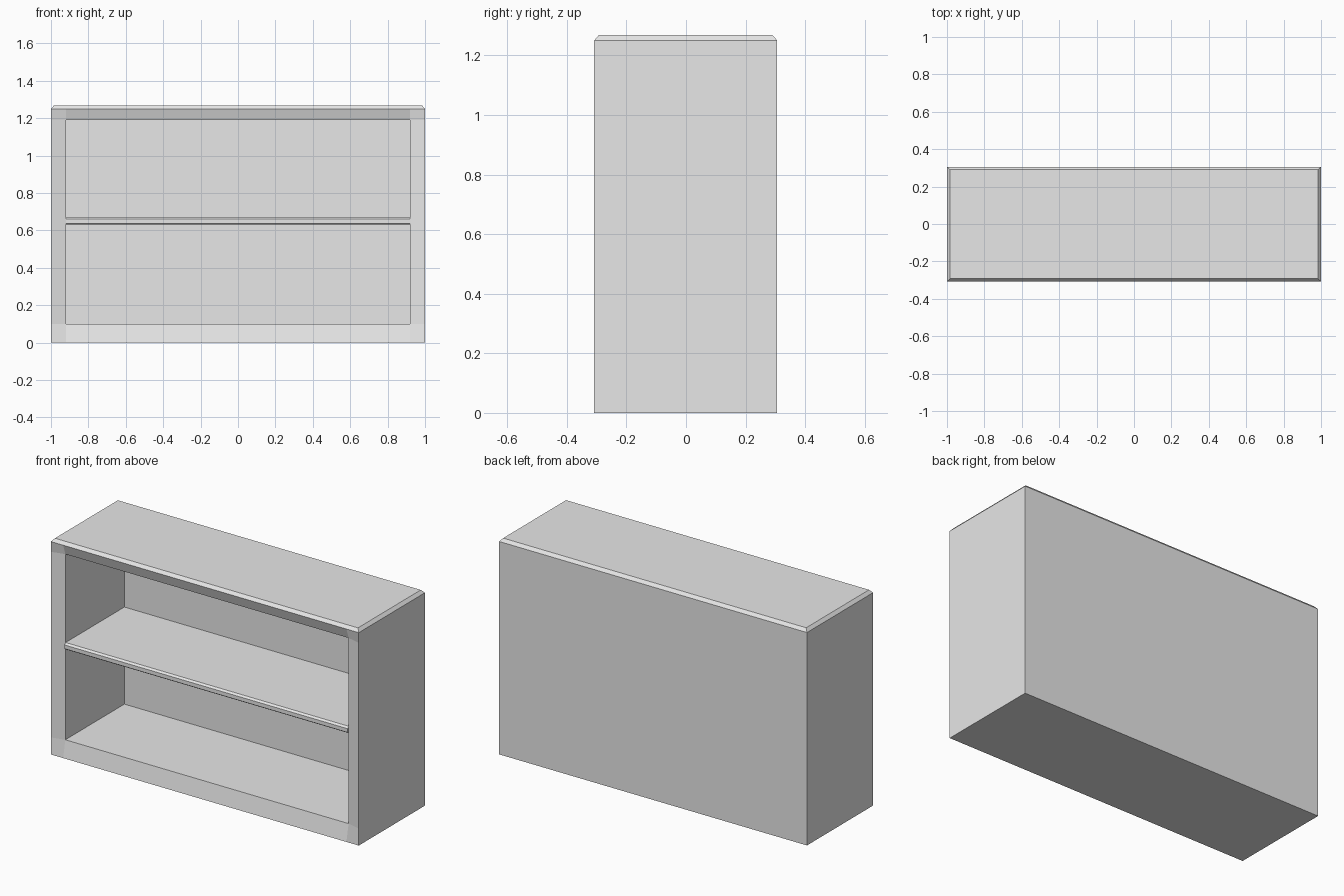
import bpy
import bmesh

cube = bpy.data.objects.get("Cube")
if cube:
    bpy.data.objects.remove(cube, do_unlink=True)

FRONT, BACK, LIP, INNER_BACK = -0.308, 0.306, -0.288, 0.26

grey = bpy.data.materials.new("plain light grey")
grey.use_nodes = True
grey.diffuse_color = (0.8, 0.8, 0.8, 1)
grey.node_tree.nodes["Principled BSDF"].inputs["Base Color"].default_value = (0.8, 0.8, 0.8, 1)


def finish(name, bm):
    bmesh.ops.recalc_face_normals(bm, faces=bm.faces[:])
    mesh = bpy.data.meshes.new(name)
    bm.to_mesh(mesh)
    bm.free()
    mesh.materials.append(grey)
    obj = bpy.data.objects.new(name, mesh)
    bpy.context.collection.objects.link(obj)
    return obj


def extrude_edges(bm, edges, y):
    """Pull a loop of edges to the given depth and cap it."""
    made = bmesh.ops.extrude_edge_only(bm, edges=edges)["geom"]
    for v in made:
        if isinstance(v, bmesh.types.BMVert):
            v.co.y = y
    loop = [e for e in made if isinstance(e, bmesh.types.BMEdge) and e.is_boundary]
    bmesh.ops.contextual_create(bm, geom=loop)


# Carcass: face frame sloping in to the opening, closed outer shell, hollow inside
bm = bmesh.new()
xs, zs = (-1, -0.92, 0.92, 1), (0, 0.10, 1.19, 1.25)
grid = [[bm.verts.new((x, LIP if 0 < i < 3 and 0 < j < 3 else FRONT, z))
         for j, z in enumerate(zs)] for i, x in enumerate(xs)]
for i in range(3):
    for j in range(3):
        if (i, j) != (1, 1):
            bm.faces.new((grid[i][j], grid[i + 1][j], grid[i + 1][j + 1], grid[i][j + 1]))
rim = [e for e in bm.edges if e.is_boundary]
opening = [e for e in rim if all(abs(v.co.y - LIP) < 1e-4 for v in e.verts)]
outline = [e for e in rim if e not in opening]
extrude_edges(bm, opening, INNER_BACK)
extrude_edges(bm, outline, BACK)
finish("bookcase_carcass", bm)

# Top board with chamfered edges
bm = bmesh.new()
corners = ((-1, FRONT), (1, FRONT), (1, BACK), (-1, BACK))
low = [bm.verts.new((x, y, 1.25)) for x, y in corners]
high = [bm.verts.new((x * 0.984, y * 0.95, 1.268)) for x, y in corners]
bm.faces.new(high)
for i in range(4):
    k = (i + 1) % 4
    bm.faces.new((low[i], low[k], high[k], high[i]))
finish("top_board", bm)

# Middle shelf: chamfered front profile swept across the opening
bm = bmesh.new()
profile = ((INNER_BACK, 0.63), (-0.285, 0.63), (-0.296, 0.638),
           (-0.296, 0.66), (-0.285, 0.67), (INNER_BACK, 0.67))
ends = [[bm.verts.new((x, y, z)) for y, z in profile] for x in (-0.92, 0.92)]
for end in ends:
    bm.faces.new(end)
for i in range(len(profile)):
    k = (i + 1) % len(profile)
    bm.faces.new((ends[0][i], ends[0][k], ends[1][k], ends[1][i]))
finish("middle_shelf", bm)
